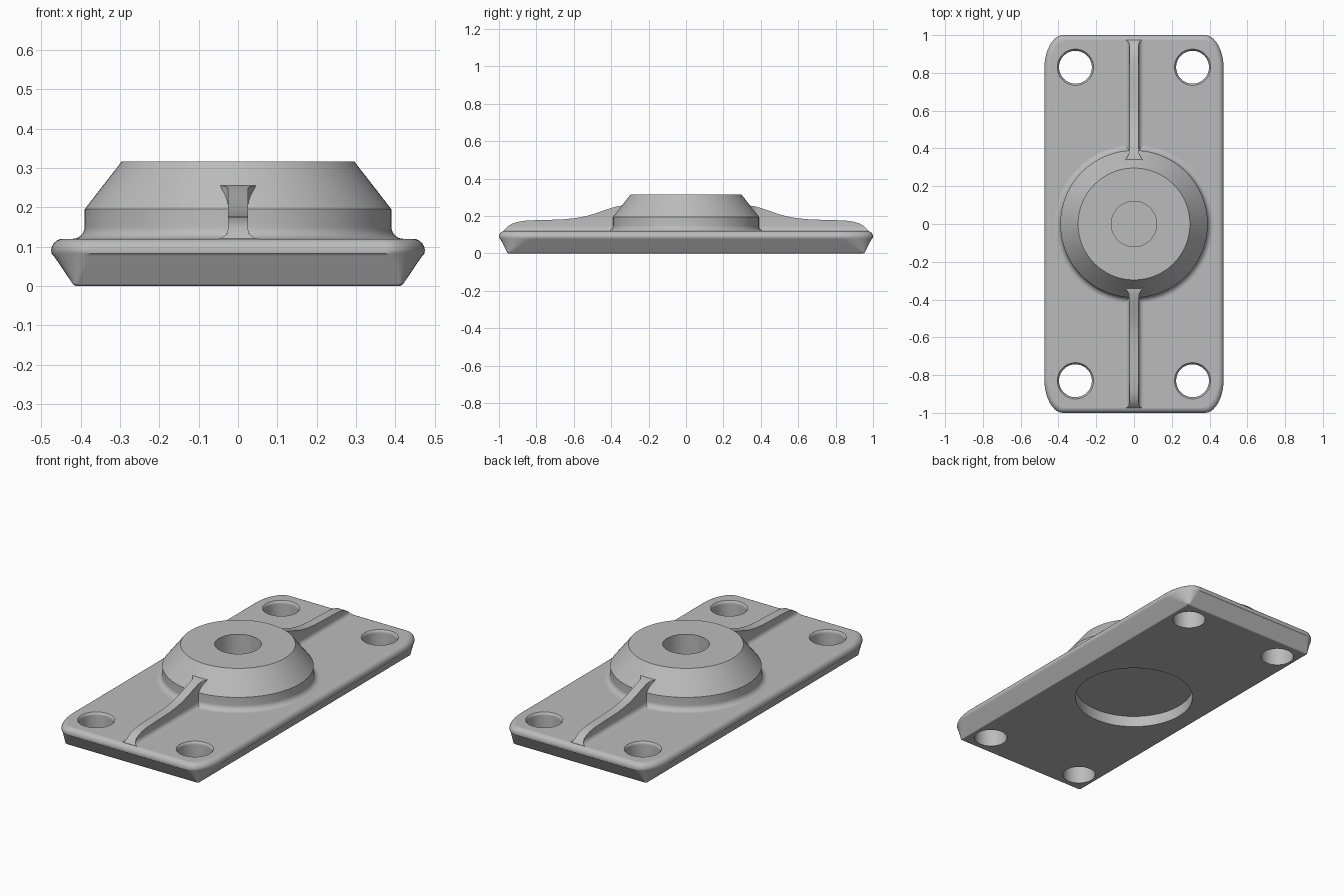
import bpy, bmesh, math

cube = bpy.data.objects.get("Cube")
if cube:
    bpy.data.objects.remove(cube, do_unlink=True)

grey = bpy.data.materials.new("plain grey")
grey.use_nodes = True
grey.diffuse_color = (0.5, 0.5, 0.5, 1)
grey.node_tree.nodes["Principled BSDF"].inputs["Base Color"].default_value = (0.5, 0.5, 0.5, 1)


def loft(name, rings, cap_start=True, cap_end=True):
    """Skin a row of closed rings that all have the same point count."""
    bm = bmesh.new()
    loops = [[bm.verts.new(p) for p in ring] for ring in rings]
    for a, b in zip(loops, loops[1:]):
        for i in range(len(a)):
            j = (i + 1) % len(a)
            bm.faces.new((a[i], a[j], b[j], b[i]))
    if cap_start:
        bm.faces.new(loops[0][::-1])
    if cap_end:
        bm.faces.new(loops[-1])
    bmesh.ops.recalc_face_normals(bm, faces=bm.faces)
    mesh = bpy.data.meshes.new(name)
    bm.to_mesh(mesh)
    bm.free()
    mesh.materials.append(grey)
    obj = bpy.data.objects.new(name, mesh)
    bpy.context.collection.objects.link(obj)
    return obj


def circle(r, z, cx=0, cy=0, n=64):
    return [(cx + r * math.cos(math.tau * i / n), cy + r * math.sin(math.tau * i / n), z)
            for i in range(n)]


def rounded_rect(hx, hy, rx, ry, z, steps=10):
    pts = []
    for q, (sx, sy) in enumerate([(1, 1), (-1, 1), (-1, -1), (1, -1)]):
        for k in range(steps + 1):
            a = math.pi / 2 * (q + k / steps)
            pts.append((sx * (hx - rx) + rx * math.cos(a), sy * (hy - ry) + ry * math.sin(a), z))
    return pts


def select_only(obj):
    bpy.ops.object.select_all(action='DESELECT')
    obj.select_set(True)
    bpy.context.view_layer.objects.active = obj


def smooth(obj, angle=35):
    select_only(obj)
    bpy.ops.object.shade_smooth_by_angle(angle=math.radians(angle))


def cut(obj, cutter):
    cutter.hide_render = True
    mod = obj.modifiers.new("cut", 'BOOLEAN')
    mod.operation, mod.solver, mod.object = 'DIFFERENCE', 'EXACT', cutter
    select_only(obj)
    bpy.ops.object.modifier_apply(modifier=mod.name)
    bpy.data.objects.remove(cutter, do_unlink=True)


TOP = 0.12

# Base plate: sharp-cornered foot flaring out to a rounded rim
rings = [rounded_rect(0.413, 0.948, 0.006, 0.006, 0),
         rounded_rect(0.42, 0.955, 0.01, 0.01, 0.005),
         rounded_rect(0.468, 0.992, 0.09, 0.16, 0.076)]
for k in range(7):
    a = math.radians(-15 + 105 * k / 6)
    inset = 0.03 * (1 - math.cos(a))
    rings.append(rounded_rect(0.475 - inset, 1 - inset, 0.1 - inset * 0.6, 0.18 - inset * 0.6,
                              TOP - 0.03 + 0.03 * math.sin(a)))
plate = loft("base_plate", rings)

# Corner screw holes with eased rims
for sx in (-1, 1):
    for sy in (-1, 1):
        x, y = 0.31 * sx, 0.83 * sy
        cut(plate, loft("hole_cutter", [circle(0.087, -0.1, x, y), circle(0.087, 0.104, x, y),
                                        circle(0.09, 0.114, x, y), circle(0.096, TOP, x, y),
                                        circle(0.096, 0.2, x, y)]))

# Shallow round recess underneath
cut(plate, loft("recess_cutter", [circle(0.315, -0.1, n=96), circle(0.315, 0.063, n=96)]))
smooth(plate)
plate.modifiers.new("even_shading", 'WEIGHTED_NORMAL').keep_sharp = True

# Central boss: filleted foot, straight wall, cone, flat top and blind bore
profile = []
for k in range(7):
    a = math.radians(90 * k / 6)
    profile.append((0.42 - 0.03 * math.sin(a), TOP + 0.03 - 0.03 * math.cos(a)))
profile += [(0.39, 0.195), (0.296, 0.316), (0.12, 0.316), (0.12, 0.125)]
boss = loft("central_boss", [circle(r, z, n=96) for r, z in profile], cap_start=False)
smooth(boss, 28)

# Ribs: curved crest, filleted foot, flared where they meet the boss
crest = [(0.975, 0.121), (0.965, 0.132), (0.95, 0.147), (0.93, 0.159), (0.9, 0.169), (0.86, 0.175),
         (0.8, 0.178), (0.72, 0.18), (0.65, 0.183), (0.59, 0.189), (0.54, 0.198), (0.49, 0.212),
         (0.44, 0.23), (0.4, 0.243), (0.375, 0.25), (0.36, 0.253), (0.342, 0.256), (0.3, 0.256)]
FILLET = 0.025


def rib_section(y, z):
    flare = 0.02 * min(1, max(0, (0.385 - y) / 0.04)) ** 2
    side = []
    for k in range(6):
        h = min(FILLET * (1 - math.cos(math.pi / 2 * k / 5)), z - TOP)
        x = 0.025 + FILLET - math.sqrt(FILLET ** 2 - (FILLET - h) ** 2)
        side.append((x + flare, TOP + h))
    side.append((side[-1][0], z))
    return side + [(-x, h) for x, h in reversed(side)]


for name, s in (("front_rib", -1), ("back_rib", 1)):
    rib = loft(name, [[(x, s * y, h) for x, h in rib_section(y, z)] for y, z in crest])
    smooth(rib)
